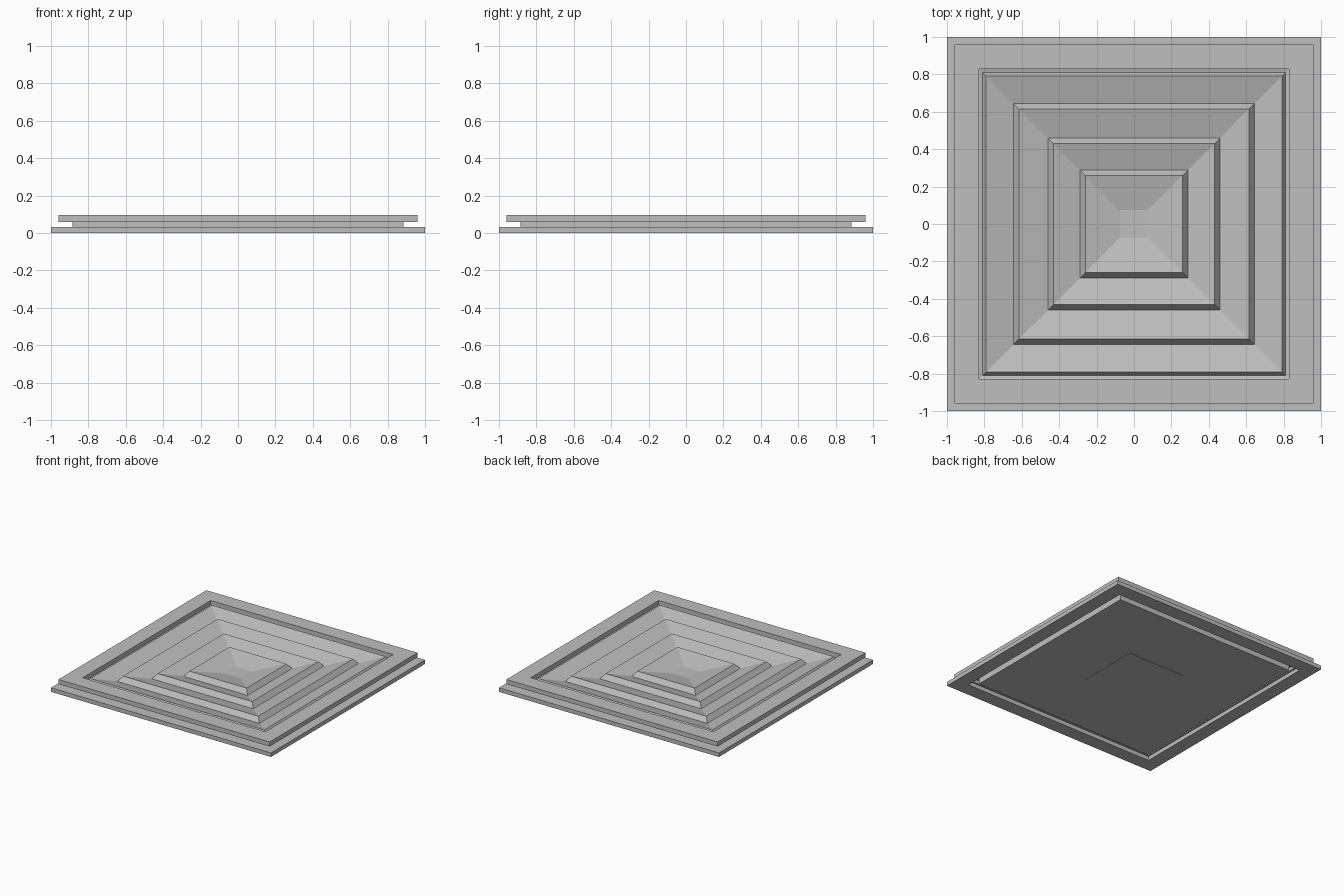
import bpy
import bmesh

cube = bpy.data.objects.get("Cube")
if cube:
    bpy.data.objects.remove(cube, do_unlink=True)

grey = bpy.data.materials.new("painted_grey_metal")
grey.use_nodes = True
COLOUR = (0.52, 0.52, 0.52, 1.0)
grey.diffuse_color = COLOUR
grey.node_tree.nodes["Principled BSDF"].inputs["Base Color"].default_value = COLOUR


def square_sweep(name, profile, closed=False):
    """Sweep a (half width, height) profile around a square; cap the ends unless closed."""
    bm = bmesh.new()
    corners = [(-1, -1), (1, -1), (1, 1), (-1, 1)]
    rings = [[bm.verts.new((sx * h, sy * h, z)) for sx, sy in corners] for h, z in profile]
    pairs = list(zip(rings, rings[1:]))
    if closed:
        pairs.append((rings[-1], rings[0]))
    else:
        bm.faces.new(rings[0])
        bm.faces.new(rings[-1])
    for a, b in pairs:
        for i in range(4):
            j = (i + 1) % 4
            bm.faces.new((a[i], a[j], b[j], b[i]))
    bmesh.ops.recalc_face_normals(bm, faces=bm.faces)
    mesh = bpy.data.meshes.new(name)
    bm.to_mesh(mesh)
    bm.free()
    mesh.materials.append(grey)
    obj = bpy.data.objects.new(name, mesh)
    bpy.context.collection.objects.link(obj)
    return obj


def square_ring(name, outer, inner, low, high):
    return square_sweep(name, [(outer, low), (outer, high), (inner, high), (inner, low)], True)


# Stacked outer frame: base flange, recessed neck, top flange
square_ring("base_flange", 1.0, 0.885, 0.0, 0.033)
square_ring("neck", 0.885, 0.87, 0.033, 0.06)
square_ring("top_flange", 0.96, 0.83, 0.06, 0.097)

# Closed tray with sawtooth louvres stepping in to a flat centre
FOOT, CREST = 0.045, 0.085
profile = [(0.83, 0.003), (0.83, 0.06), (0.81, 0.055)]
for foot, crest in [(0.81, 0.79), (0.645, 0.615), (0.46, 0.43), (0.29, 0.26)]:
    if foot < 0.8:
        profile.append((foot, FOOT))
    profile.append((crest, CREST))
profile.append((0.075, FOOT))
square_sweep("louvre_tray", profile)

# Thin plate under the centre
square_sweep("centre_back_plate", [(0.26, 0.0), (0.26, 0.003)])
